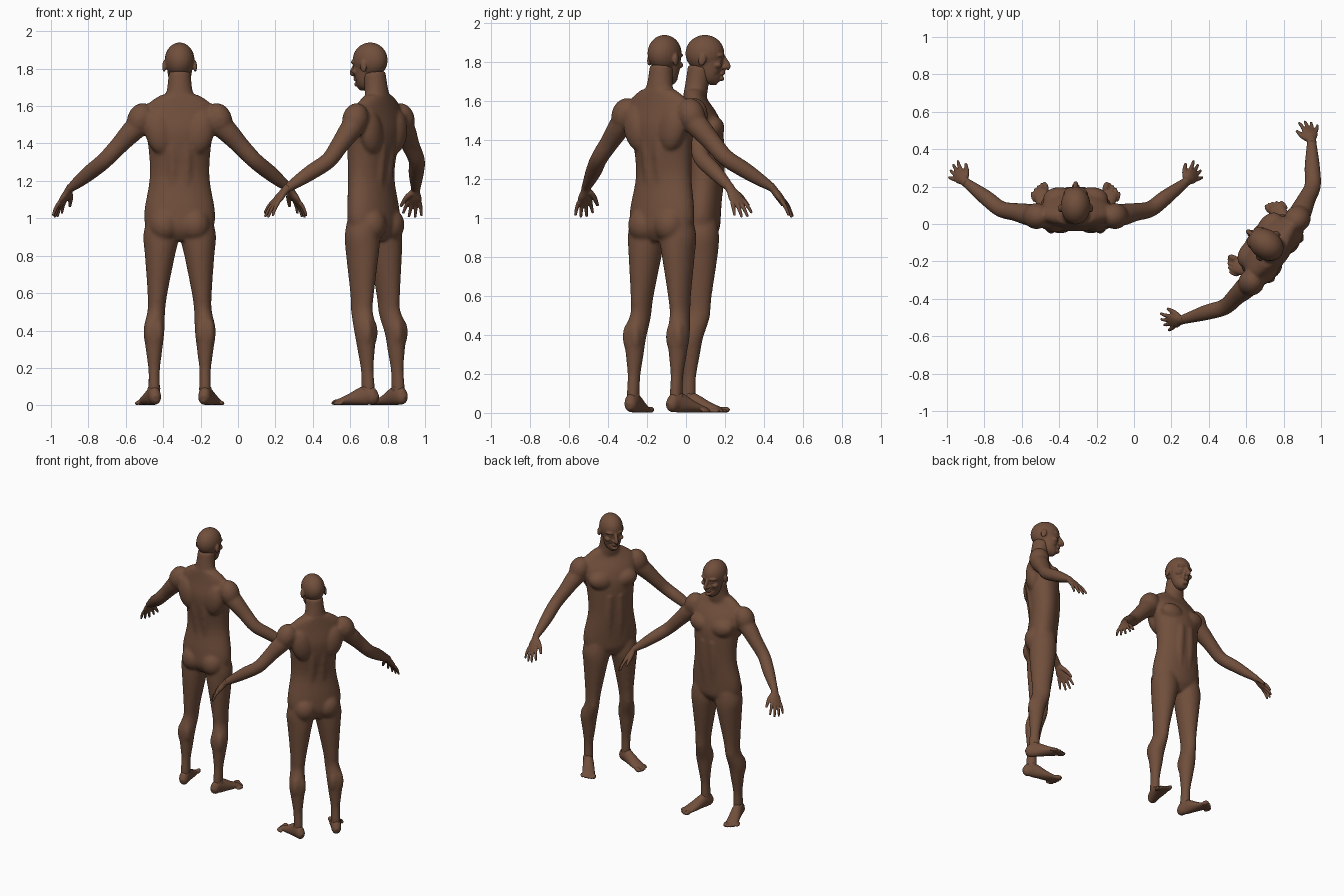
import bpy, bmesh, math
from mathutils import Vector, Matrix

cube = bpy.data.objects.get("Cube")
if cube:
    bpy.data.objects.remove(cube, do_unlink=True)

skin = bpy.data.materials.new("brown_skin")
skin.use_nodes = True
skin.diffuse_color = (.165, .078, .045, 1)
shader = skin.node_tree.nodes["Principled BSDF"]
shader.inputs["Base Color"].default_value = skin.diffuse_color
shader.inputs["Roughness"].default_value = .7


def ring(wide, deep=None, at=None, x=0, y=0, z=0):
    """Cross-section row: centre, half width and half depth."""
    center = at if at else (x, y, z)
    return [*center, wide, deep if deep else wide]


def catmull_rom(before, start, end, after, t):
    linear = (end - before) * t
    square = (before * 2 - start * 5 + end * 4 - after) * t * t
    cubic = (start * 3 - before - end * 3 + after) * t * t * t
    return start + (linear + square + cubic) / 2


def smooth_rows(rows, steps=4):
    """Insert rows so that the profile passes smoothly through the given ones."""
    padded = [rows[0], *rows, rows[-1]]
    result = []
    for group in zip(padded, padded[1:], padded[2:], padded[3:]):
        for step in range(steps):
            result.append([catmull_rom(*values, step / steps) for values in zip(*group)])
    return result + [rows[-1]]


def loft(bm, rows, across=(1, 0, 0), mirrored=False, sides=28):
    """Closed tube through the rows; across is the direction of the half width."""
    rows = smooth_rows(rows)
    points = [Vector(row[:3]) for row in rows]
    last = len(points) - 1
    for side in ((1, -1) if mirrored else (1,)):
        rings = []
        for i, row in enumerate(rows):
            wide, deep = row[3:]
            tangent = (points[min(i + 1, last)] - points[max(i - 1, 0)]).normalized()
            u = Vector(across)
            u = (u - tangent * u.dot(tangent)).normalized()
            v = tangent.cross(u)
            loop = []
            for k in range(sides):
                angle = math.tau * k / sides
                co = points[i] + u * wide * math.cos(angle) + v * deep * math.sin(angle)
                loop.append(bm.verts.new((side * co.x, co.y, co.z)))
            rings.append(loop)
        for low, high in zip(rings, rings[1:]):
            for k in range(sides):
                bm.faces.new((low[k - 1], low[k], high[k], high[k - 1]))
        bm.faces.new(rings[0])
        bm.faces.new(rings[-1])


def blob(bm, center, radii, mirrored=False, axis="Y", tilt=0):
    """Ellipsoid, tilted in degrees about one axis and optionally mirrored."""
    shape = (Matrix.Translation(center) @ Matrix.Rotation(math.radians(tilt), 4, axis)
             @ Matrix.Diagonal((*radii, 1)))
    for side in ((1, -1) if mirrored else (1,)):
        flip = Matrix.Diagonal((side, 1, 1, 1))
        bmesh.ops.create_uvsphere(bm, u_segments=24, v_segments=16, radius=1, matrix=flip @ shape)


# joints of the +x side
shoulder = Vector((.2, .04, 1.52))
elbow = Vector((.4, .08, 1.31))
wrist = Vector((.59, .225, 1.155))
hip = Vector((.1, .075, .9))
knee = Vector((.125, .06, .5))
calf = Vector((.137, .03, .4))
ankle = Vector((.136, .012, .1))

# axes of the hanging hand
finger_axis = Vector((.45, .45, -.77)).normalized()
thumb_axis = Vector((-.5, .8, .2)).normalized()
palm_axis = thumb_axis.cross(finger_axis)


def build_torso(bm):
    loft(bm, [ring(z=.88, y=.07, wide=.07, deep=.06),
              ring(z=.94, y=.07, wide=.17, deep=.1),
              ring(z=1.03, y=.075, wide=.19, deep=.105),
              ring(z=1.22, y=.09, wide=.16, deep=.1),
              ring(z=1.4, y=.08, wide=.17, deep=.115),
              ring(z=1.5, y=.065, wide=.195, deep=.105),
              ring(z=1.6, y=.045, wide=.18, deep=.065),
              ring(z=1.66, y=.04, wide=.1, deep=.05)])
    # neck widening into the shoulders
    loft(bm, [ring(z=1.58, y=.04, wide=.11, deep=.06),
              ring(z=1.68, y=.055, wide=.07, deep=.06),
              ring(z=1.78, y=.07, wide=.06)])
    # chest and shoulder blades
    blob(bm, center=(.085, .138, 1.46), radii=(.09, .06, .065), mirrored=True, tilt=-12)
    blob(bm, center=(.11, .01, 1.46), radii=(.075, .055, .12), mirrored=True, tilt=12)
    # belly and spine muscles
    loft(bm, [ring(x=.035, y=.155, z=1, wide=.02),
              ring(x=.04, y=.17, z=1.2, wide=.033, deep=.026),
              ring(x=.035, y=.175, z=1.36, wide=.03, deep=.025)], mirrored=True)
    loft(bm, [ring(x=.036, y=.02, z=1.08, wide=.028, deep=.022),
              ring(x=.036, y=.01, z=1.24, wide=.03, deep=.028),
              ring(x=.036, y=-.01, z=1.4, wide=.03, deep=.025),
              ring(x=.03, z=1.58, wide=.02)], mirrored=True)
    # buttocks and shoulder caps
    blob(bm, center=(.082, .025, .965), radii=(.08, .076, .088), mirrored=True)
    blob(bm, center=(.21, .042, 1.53), radii=(.07, .07, .088), mirrored=True, tilt=-20)


def build_limbs(bm):
    # legs
    loft(bm, [ring(x=.1, y=.07, z=.98, wide=.08, deep=.09),
              ring(at=hip, wide=.095),
              ring(at=hip.lerp(knee, .25), wide=.08, deep=.09),
              ring(at=hip.lerp(knee, .75), wide=.053, deep=.068),
              ring(at=knee, wide=.047, deep=.062),
              ring(at=calf, wide=.056, deep=.06),
              ring(at=calf.lerp(ankle, .35), wide=.044, deep=.047),
              ring(at=calf.lerp(ankle, .7), wide=.031, deep=.035),
              ring(at=ankle, wide=.031, deep=.038),
              ring(x=.135, y=.012, z=.05, wide=.03, deep=.036)], mirrored=True)
    # kneecaps and both heads of the calf
    blob(bm, center=(.125, .1, .51), radii=(.03, .026, .038), mirrored=True)
    for offset in (-.023, .023):
        blob(bm, center=(calf.x + offset, .004, .39), radii=(.029, .034, .075), mirrored=True)
    # arms
    loft(bm, [ring(x=.15, y=.04, z=1.55, wide=.06),
              ring(at=shoulder.lerp(elbow, .2), wide=.06),
              ring(at=shoulder.lerp(elbow, .6), wide=.049),
              ring(at=elbow, wide=.044),
              ring(at=elbow.lerp(wrist, .4), wide=.042),
              ring(at=elbow.lerp(wrist, .75), wide=.033),
              ring(at=wrist, wide=.026, deep=.022),
              ring(at=wrist + finger_axis * .03, wide=.026, deep=.018)],
         across=thumb_axis, mirrored=True)


def build_head(bm):
    # skull and jaw
    blob(bm, center=(0, .097, 1.845), radii=(.08, .1, .095))
    loft(bm, [ring(z=1.7, y=.168, wide=.022),
              ring(z=1.715, y=.15, wide=.042),
              ring(z=1.745, y=.128, wide=.059),
              ring(z=1.84, y=.115, wide=.073, deep=.078)])
    # brows, eyes and cheekbones
    blob(bm, center=(.032, .178, 1.835), radii=(.032, .018, .011), mirrored=True, axis="Z", tilt=-20)
    blob(bm, center=(.031, .172, 1.812), radii=(.017, .014, .011), mirrored=True)
    blob(bm, center=(.043, .16, 1.785), radii=(.024, .024, .018), mirrored=True, axis="Z", tilt=-30)
    # nose bridge, tip and nostrils
    loft(bm, [ring(z=1.835, y=.188, wide=.01),
              ring(z=1.78, y=.212, wide=.013, deep=.018),
              ring(z=1.767, y=.205, wide=.01)])
    blob(bm, center=(.013, .198, 1.773), radii=(.009, .013, .009), mirrored=True)
    # lips and chin
    for height in (1.74, 1.752):
        blob(bm, center=(0, .187, height), radii=(.023, .014, .006))
    blob(bm, center=(0, .18, 1.716), radii=(.022, .017, .014))
    # ears
    blob(bm, center=(.083, .083, 1.812), radii=(.01, .02, .032), mirrored=True, axis="X", tilt=-12)


def hand_point(along, across=0, inward=0):
    return wrist + finger_axis * along + thumb_axis * across + palm_axis * inward


def build_hands(bm):
    loft(bm, [ring(at=hand_point(-.02), wide=.025, deep=.021),
              ring(at=hand_point(.02), wide=.027, deep=.019),
              ring(at=hand_point(.06), wide=.039, deep=.018),
              ring(at=hand_point(.11), wide=.036, deep=.01)],
         across=thumb_axis, mirrored=True)
    # fingers fan out from the knuckles and curl towards the palm
    for number, length in enumerate((.17, .185, .18, .16)):
        spread = .031 - number * .021
        loft(bm, [ring(at=hand_point(.085, spread), wide=.011),
                  ring(at=hand_point(length * .75, spread * 1.3, .003), wide=.01),
                  ring(at=hand_point(length, spread * 1.6, .015), wide=.007)],
             across=thumb_axis, mirrored=True, sides=12)
    # thumb
    loft(bm, [ring(at=hand_point(.025, .015, .006), wide=.017),
              ring(at=hand_point(.06, .043, .016), wide=.014),
              ring(at=hand_point(.115, .065, .028), wide=.008)],
         across=palm_axis, mirrored=True, sides=12)


def build_feet(bm):
    # heel, instep and ball
    loft(bm, [ring(x=.126, y=-.046, z=.034, wide=.014, deep=.018),
              ring(x=.13, y=-.025, z=.04, wide=.031, deep=.039),
              ring(x=.14, y=.02, z=.054, wide=.035, deep=.053),
              ring(x=.168, y=.11, z=.03, wide=.042, deep=.03),
              ring(x=.188, y=.175, z=.016, wide=.042, deep=.014)], mirrored=True)
    # toes, from big toe to little toe
    for number in range(5):
        size = .011 if number else .016
        reach = .197 - number * .003 - number ** 2 * .0025
        blob(bm, center=(.161 + number * .0165, reach, size), radii=(size, .03, size),
             mirrored=True, axis="Z", tilt=-15)
    # ankle bones
    blob(bm, center=(.137, .015, .09), radii=(.036, .018, .018), mirrored=True)


def place(name, builders, voxel, passes):
    """One mesh fused and softened by modifiers, shared by both figures."""
    bm = bmesh.new()
    for build in builders:
        build(bm)
    bmesh.ops.recalc_face_normals(bm, faces=bm.faces)
    mesh = bpy.data.meshes.new(name)
    bm.to_mesh(mesh)
    bm.free()
    mesh.materials.append(skin)
    for figure, spot, turn in (("first", (-.312, 0, 0), 0), ("second", (.785, -.167, 0), 54)):
        part = bpy.data.objects.new(f"{figure}_figure_{name}", mesh)
        bpy.context.collection.objects.link(part)
        part.location = spot
        part.rotation_euler.z = math.radians(turn)
        fuse = part.modifiers.new("fuse", "REMESH")
        fuse.mode = "VOXEL"
        fuse.voxel_size = voxel
        fuse.use_smooth_shade = True
        soften = part.modifiers.new("soften", "SMOOTH")
        soften.factor = .5
        soften.iterations = passes


place("body", (build_torso, build_limbs), voxel=.009, passes=9)
place("head", (build_head,), voxel=.005, passes=5)
place("hands", (build_hands,), voxel=.0045, passes=3)
place("feet", (build_feet,), voxel=.005, passes=3)
